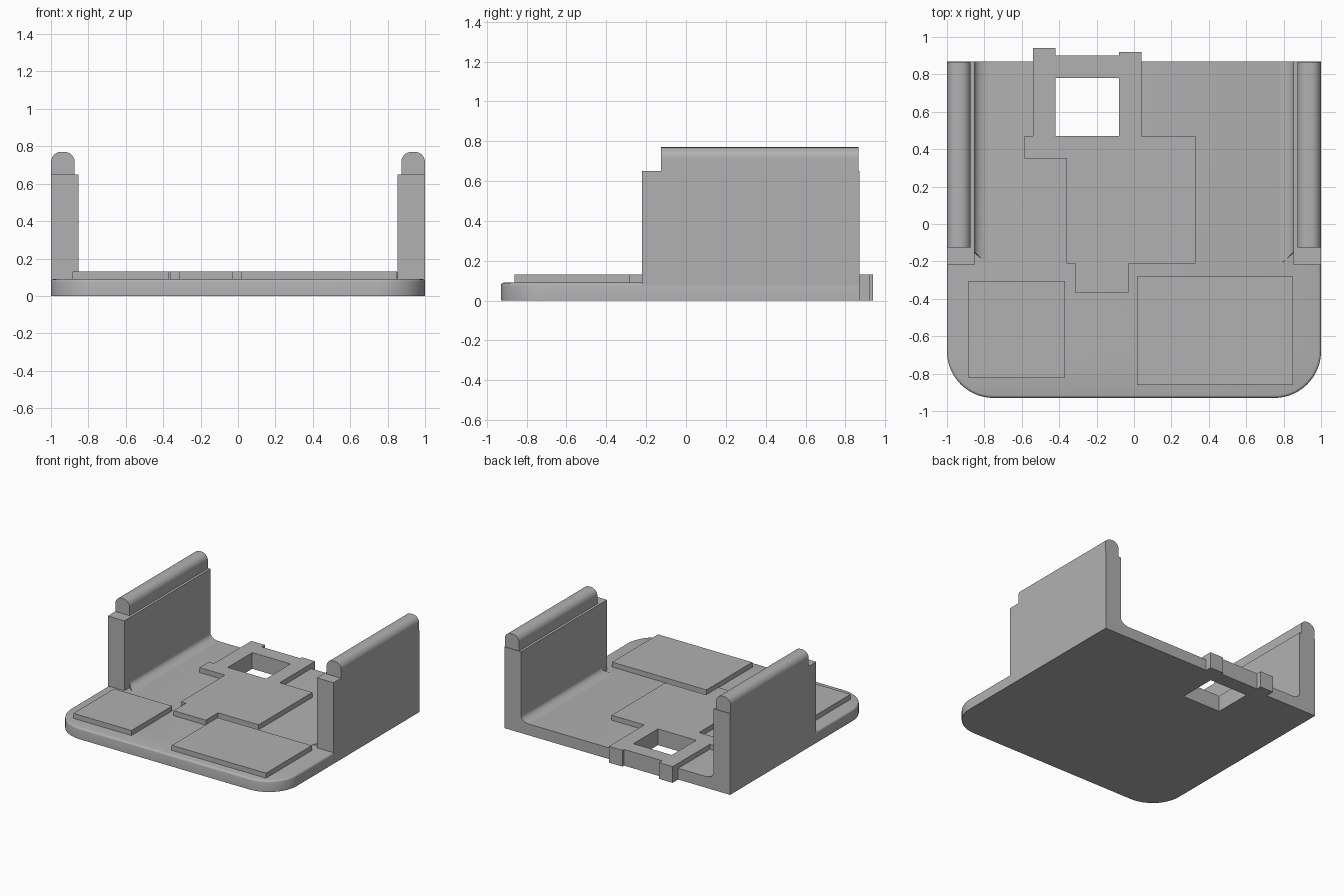
import bpy, bmesh, math
from mathutils import Vector

if "Cube" in bpy.data.objects:
    bpy.data.objects.remove(bpy.data.objects["Cube"])

grey = bpy.data.materials.new("light grey")
grey.diffuse_color = (0.44, 0.44, 0.44, 1)
grey.use_nodes = True
grey.node_tree.nodes["Principled BSDF"].inputs["Base Color"].default_value = grey.diffuse_color


def prism(name, pts, lo, hi, axis="z", bevel_pick=None, bevel=0.0, smooth=False):
    """Extrude a 2D outline: (x, y) along z, or (x, z) along y."""
    bm = bmesh.new()
    put = (lambda p, t: (p[0], p[1], t)) if axis == "z" else (lambda p, t: (p[0], t, p[1]))
    face = bm.faces.new([bm.verts.new(put(p, lo)) for p in pts])
    ext = bmesh.ops.extrude_face_region(bm, geom=[face])
    shift = Vector(put((0, 0), hi - lo))
    bmesh.ops.translate(bm, vec=shift, verts=[v for v in ext["geom"] if isinstance(v, bmesh.types.BMVert)])
    bmesh.ops.recalc_face_normals(bm, faces=bm.faces)
    if bevel_pick:
        edges = [e for e in bm.edges if bevel_pick(e.verts[0].co, e.verts[1].co)]
        bmesh.ops.bevel(bm, geom=edges, offset=bevel, segments=3, profile=0.5, affect="EDGES")
    me = bpy.data.meshes.new(name)
    bm.to_mesh(me)
    bm.free()
    me.materials.append(grey)
    ob = bpy.data.objects.new(name, me)
    bpy.context.collection.objects.link(ob)
    if smooth:
        bpy.ops.object.select_all(action="DESELECT")
        ob.select_set(True)
        bpy.context.view_layer.objects.active = ob
        bpy.ops.object.shade_smooth_by_angle(angle=math.radians(35))
    return ob


def arc(cx, cy, rx, ry, a0, a1, n=10):
    angles = [math.radians(a0 + (a1 - a0) * i / n) for i in range(n + 1)]
    return [(cx + rx * math.cos(a), cy + ry * math.sin(a)) for a in angles]


def rect(x0, x1, y0, y1):
    return [(x0, y0), (x1, y0), (x1, y1), (x0, y1)]


BACK, FRONT, TOP = 0.87, -0.93, 0.09

# Base plate with rounded front corners and a softened top rim
r = 0.25
base = prism(
    "base_plate",
    [(1, BACK), (-1, BACK)] + arc(-1 + r, FRONT + r, r, r, 180, 270, 16)
    + arc(1 - r, FRONT + r, r, r, 270, 360, 16),
    0, TOP, smooth=True, bevel=0.015,
    bevel_pick=lambda a, b: min(a.z, b.z) > TOP - 1e-4 and min(a.y, b.y) < BACK - 0.01)

# Stepped raised panel in the middle
panel = prism(
    "raised_panel",
    [(-0.54, 0.87), (0.04, 0.87), (0.04, 0.47), (0.33, 0.47), (0.33, -0.21),
     (-0.03, -0.21), (-0.03, -0.365), (-0.315, -0.365), (-0.315, -0.21),
     (-0.36, -0.21), (-0.36, 0.35), (-0.585, 0.35), (-0.585, 0.47), (-0.54, 0.47)],
    0.05, 0.13)

# Tabs projecting past the back edge
prism("rear_tabs",
      [(-0.54, 0.86), (0.04, 0.86), (0.04, 0.92), (-0.08, 0.92), (-0.08, 0.90),
       (-0.42, 0.90), (-0.42, 0.94), (-0.54, 0.94)], 0, 0.13)

# Square opening through panel and base
cutter = prism("opening_cutter", rect(-0.42, -0.08, 0.47, 0.78), -0.2, 0.4)
cutter.hide_render = True
cutter.hide_viewport = True
for ob in (base, panel):
    mod = ob.modifiers.new("opening", "BOOLEAN")
    mod.operation = "DIFFERENCE"
    mod.solver = "EXACT"
    mod.object = cutter

# Low front pads
prism("left_pad", rect(-0.885, -0.37, -0.82, -0.305), 0.06, 0.13)
prism("right_pad", rect(0.015, 0.85, -0.86, -0.28), 0.06, 0.13)

# Side walls, each with a floor fillet and a round-topped rail
for side, s in (("left", -1), ("right", 1)):
    inner = 0.853
    prism(side + "_wall", [(s * x, y) for x, y in rect(inner, 1, -0.22, BACK)], 0, 0.65)

    rx, rz = 0.075, 0.045
    curve = arc(inner - rx, TOP + rz, rx, rz, 270, 360, 8)
    fillet = prism(side + "_fillet", [(s * x, z) for x, z in curve + [(inner + 0.01, TOP + rz),
                   (inner + 0.01, 0.07), (inner - rx, 0.07)]], -0.22, BACK, axis="y", smooth=True)
    for v in fillet.data.vertices:  # mitred front end
        if v.co.y < 0:
            v.co.y = -0.22 + 0.07 * min(1, (abs(v.co.x) - inner + rx) / rx)

    x0, x1, rr, top = 0.873, 1.0, 0.055, 0.77
    prism(side + "_rail", [(s * x, z) for x, z in [(x0, 0.63), (x1, 0.63)]
          + arc(x1 - rr, top - rr, rr, rr, 0, 90) + arc(x0 + rr, top - rr, rr, rr, 90, 180)],
          -0.125, 0.865, axis="y", smooth=True)
